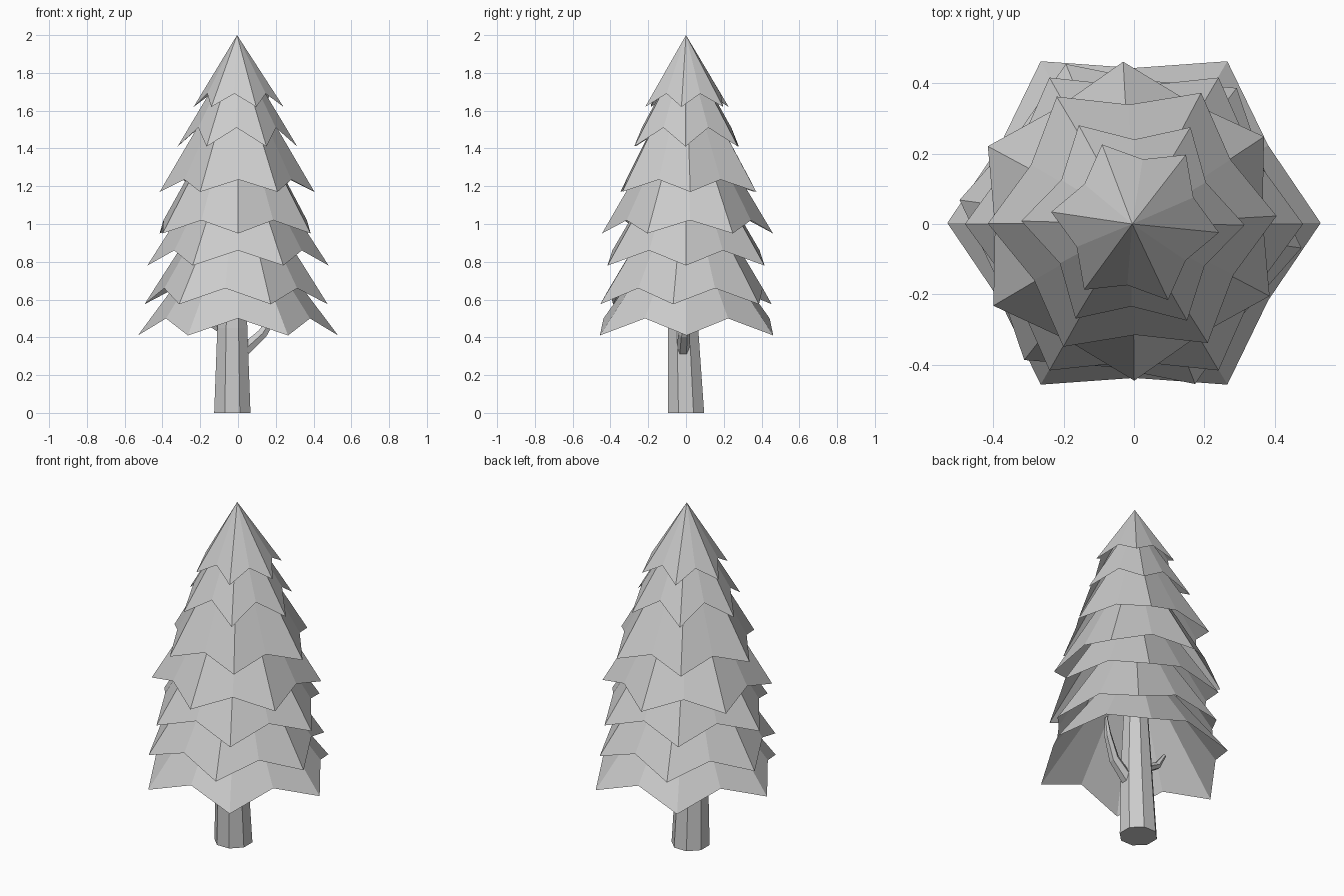
import bpy, bmesh
from math import cos, sin, radians, tau
from mathutils import Vector

cube = bpy.data.objects.get("Cube")
if cube:
    bpy.data.objects.remove(cube, do_unlink=True)

grey = bpy.data.materials.new("light grey")
grey.use_nodes = True
grey.diffuse_color = (0.6, 0.6, 0.6, 1)
grey.node_tree.nodes["Principled BSDF"].inputs["Base Color"].default_value = (0.6, 0.6, 0.6, 1)


def finish(bm, name):
    bmesh.ops.recalc_face_normals(bm, faces=bm.faces)
    mesh = bpy.data.meshes.new(name)
    bm.to_mesh(mesh)
    bm.free()
    mesh.materials.append(grey)
    obj = bpy.data.objects.new(name, mesh)
    bpy.context.collection.objects.link(obj)
    return obj


def tier(name, centre, phase, tip, valley, apex):
    """Open six-pointed skirt; tip and valley are (radius, height)."""
    bm = bmesh.new()
    top = bm.verts.new((-0.005, 0, apex))
    rim = []
    for i in range(12):
        r, z = valley if i % 2 else tip
        a = radians(phase + 30 * i)
        rim.append(bm.verts.new((centre[0] + r * cos(a), centre[1] + r * sin(a), z)))
    for i in range(12):
        bm.faces.new((rim[i], rim[(i + 1) % 12], top))
    return finish(bm, name)


def tube(name, rings, sides, axis):
    """Faceted tube through (centre, radius) rings; axis is 'z' or 'x'."""
    bm = bmesh.new()
    loops = []
    for centre, r in rings:
        loop = []
        for i in range(sides):
            a = tau * (i + 0.5) / sides
            u, v = r * cos(a), r * sin(a)
            # branch rings lean halfway between flat and upright
            off = Vector((u, v, 0)) if axis == "z" else Vector((-0.7 * u * axis, v, 0.7 * u))
            loop.append(bm.verts.new(Vector(centre) + off))
        loops.append(loop)
    for low, high in zip(loops, loops[1:]):
        for i in range(sides):
            j = (i + 1) % sides
            bm.faces.new((low[i], low[j], high[j], high[i]))
    bm.faces.new(loops[0])
    bm.faces.new(loops[-1])
    return finish(bm, name)


# Foliage skirts, bottom to top
tiers = [
    ((0, 0.003), 0, (0.53, 0.41), (0.44, 0.50), 1.12),
    ((-0.01, 0), -8, (0.49, 0.575), (0.41, 0.66), 1.34),
    ((0, 0), 0, (0.48, 0.78), (0.39, 0.86), 1.53),
    ((-0.015, 0.008), 32, (0.453, 0.95), (0.38, 1.02), 1.72),
    ((-0.005, 0.012), 1.5, (0.41, 1.17), (0.327, 1.235), 1.87),
    ((-0.003, 0.003), -1, (0.317, 1.41), (0.237, 1.51), 1.94),
    ((0.003, 0.005), -7, (0.24, 1.62), (0.18, 1.69), 2.0),
]
for n, spec in enumerate(tiers, 1):
    tier(f"foliage_tier_{n}", *spec)

# Trunk
tube("trunk", [((-0.03, 0, 0), 0.104), ((-0.03, -0.015, 0.45), 0.086),
               ((-0.02, -0.01, 0.9), 0.06)], 8, "z")

# Bent side branches hidden under the lowest skirt
tube("left_branch", [((0.03, -0.015, 0.33), 0.036), ((0.13, -0.01, 0.42), 0.03),
                     ((0.20, 0.02, 0.53), 0.022), ((0.23, 0.04, 0.62), 0.01)], 6, 1)
tube("right_branch", [((-0.08, -0.01, 0.44), 0.028), ((-0.17, -0.01, 0.49), 0.02),
                      ((-0.22, -0.01, 0.57), 0.01)], 6, -1)
